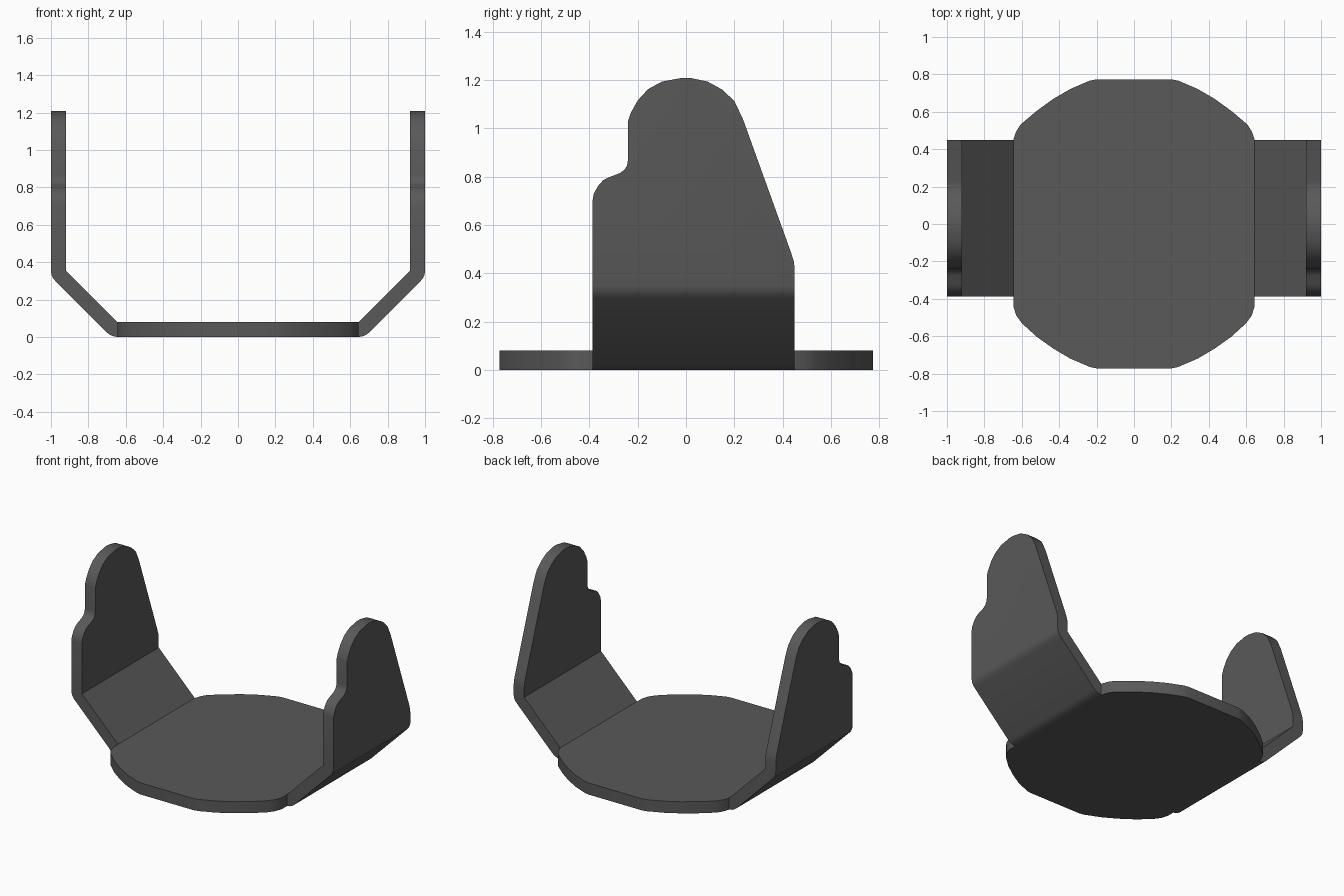
import bpy, bmesh
from mathutils import Vector

if "Cube" in bpy.data.objects:
    bpy.data.objects.remove(bpy.data.objects["Cube"])


def prism(name, points, place, a, b):
    """Extrude a 2D outline between depths a and b; place maps (u, v, depth) to 3D."""
    bm = bmesh.new()
    face = bm.faces.new([bm.verts.new(place(u, v, a)) for u, v in points])
    shift = Vector(place(0, 0, b)) - Vector(place(0, 0, a))
    ext = bmesh.ops.extrude_face_region(bm, geom=[face], use_keep_orig=True)
    verts = [g for g in ext["geom"] if isinstance(g, bmesh.types.BMVert)]
    bmesh.ops.translate(bm, verts=verts, vec=shift)
    bmesh.ops.recalc_face_normals(bm, faces=bm.faces)
    mesh = bpy.data.meshes.new(name)
    bm.to_mesh(mesh)
    bm.free()
    obj = bpy.data.objects.new(name, mesh)
    bpy.context.collection.objects.link(obj)
    return obj


def activate(obj):
    bpy.ops.object.select_all(action='DESELECT')
    obj.select_set(True)
    bpy.context.view_layer.objects.active = obj


def remove_faces(obj, test):
    bm = bmesh.new()
    bm.from_mesh(obj.data)
    bmesh.ops.delete(bm, geom=[f for f in bm.faces if test(f)], context='FACES')
    bm.to_mesh(obj.data)
    bm.free()


JOIN = 0.645          # x where the plate meets the arms
BACK, FRONT = 0.45, -0.387

# Base plate: rounded outline, right half mirrored to the left
right = [(0.2, -0.772), (0.235, -0.765), (0.34, -0.72), (0.43, -0.667),
         (0.52, -0.603), (0.6, -0.53), (0.63, -0.488), (JOIN, -0.44),
         (JOIN, FRONT), (JOIN, BACK), (0.63, 0.495), (0.605, 0.533),
         (0.52, 0.605), (0.43, 0.67), (0.34, 0.722), (0.235, 0.767), (0.2, 0.773)]
outline = right + [(-x, y) for x, y in reversed(right)]
base = prism("base_plate", outline, lambda u, v, d: (u, v, d), 0, 0.08)
mid = (BACK + FRONT) / 2
remove_faces(base, lambda f: abs(f.normal.x) > 0.99
             and abs(f.calc_center_median().y - mid) < 0.02)

# Bent arm: strip section seen from the front
section = [(JOIN, 0), (0.667, 0.004), (0.685, 0.012), (0.7, 0.023),
           (0.975, 0.298), (0.988, 0.313), (0.996, 0.33), (1, 0.35),
           (1, 1.25), (0.92, 1.25), (0.92, 0.355), (JOIN, 0.08)]
arm = prism("side_arms", section, lambda u, v, d: (u, d, v), -0.6, 0.6)

# Side silhouette of the arm, used to trim the strip
silhouette = [(FRONT, -0.1), (FRONT, 0.7), (-0.382, 0.728), (-0.365, 0.76),
              (-0.343, 0.785), (-0.32, 0.797), (-0.275, 0.814), (-0.256, 0.827),
              (-0.244, 0.846), (-0.24, 0.87), (-0.24, 1.03), (-0.228, 1.065),
              (-0.2, 1.115), (-0.157, 1.162), (-0.1, 1.193), (-0.02, 1.208),
              (0.02, 1.208), (0.09, 1.193), (0.15, 1.16), (0.2, 1.113),
              (0.235, 1.04), (0.435, 0.485), (0.446, 0.45), (BACK, 0.42),
              (BACK, -0.1)]
trim = prism("arm_trim", silhouette, lambda u, v, d: (d, u, v), 0.5, 1.2)
trim.hide_render = True
activate(arm)
cut = arm.modifiers.new("trim", 'BOOLEAN')
cut.operation = 'INTERSECT'
cut.solver = 'EXACT'
cut.object = trim
bpy.ops.object.modifier_apply(modifier=cut.name)
bpy.data.objects.remove(trim)
remove_faces(arm, lambda f: f.calc_center_median().x < JOIN + 0.001)

# Second arm on the other side
mirror = arm.modifiers.new("mirror", 'MIRROR')
mirror.use_mirror_merge = False
bpy.ops.object.modifier_apply(modifier=mirror.name)

# Dark grey metal and smooth bends
metal = bpy.data.materials.new("dark_grey")
metal.diffuse_color = (0.1, 0.1, 0.1, 1)
metal.use_nodes = True
metal.node_tree.nodes["Principled BSDF"].inputs["Base Color"].default_value = metal.diffuse_color
for obj in (base, arm):
    obj.data.materials.clear()
    obj.data.materials.append(metal)
    activate(obj)
    bpy.ops.object.shade_smooth_by_angle(angle=0.55)
